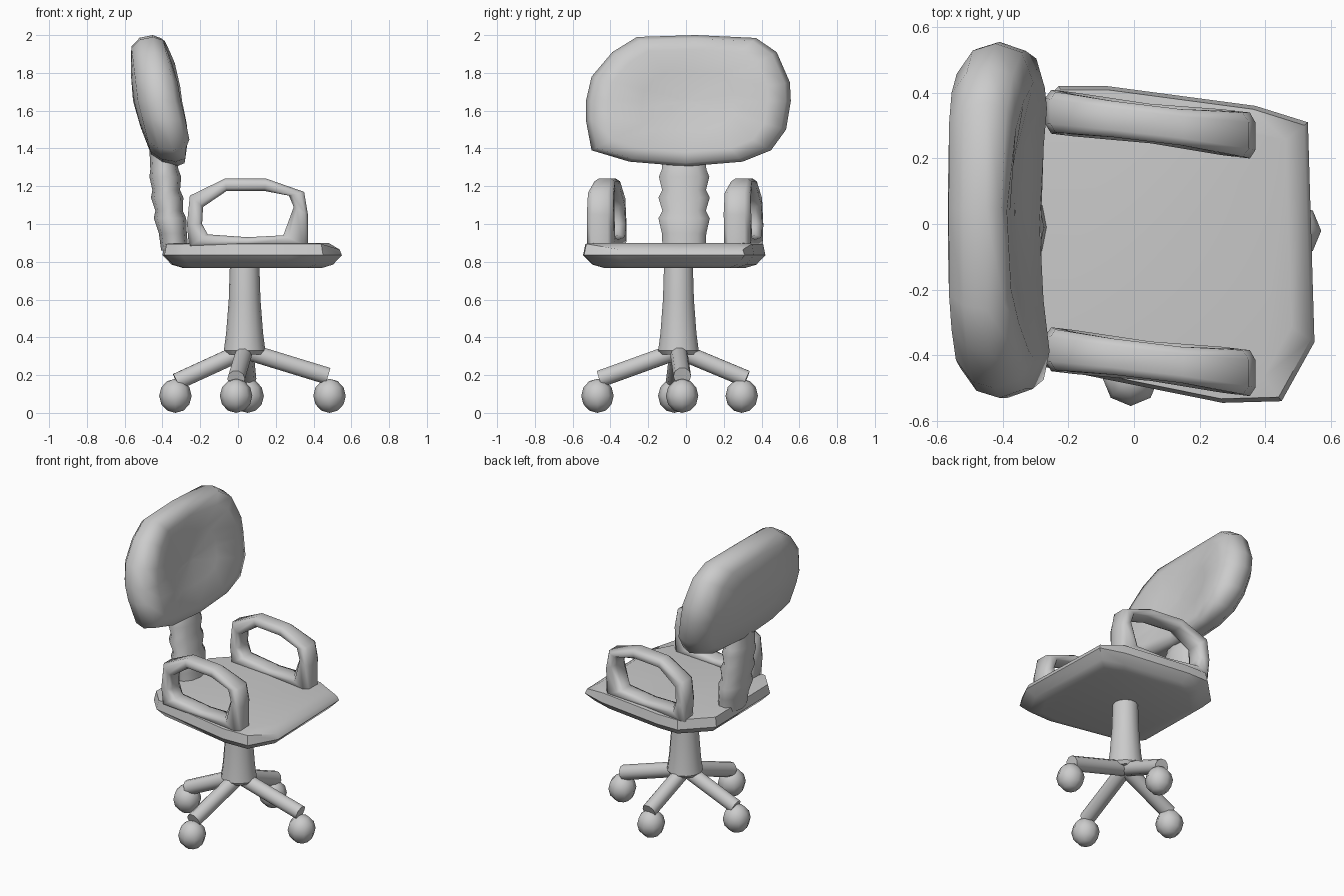
import bpy, bmesh, math
from mathutils import Vector

if "Cube" in bpy.data.objects:
    bpy.data.objects.remove(bpy.data.objects["Cube"])


def finish(name, bm, angle=40):
    bmesh.ops.recalc_face_normals(bm, faces=bm.faces)
    me = bpy.data.meshes.new(name)
    bm.to_mesh(me)
    bm.free()
    me.shade_smooth()
    me.set_sharp_from_angle(angle=math.radians(angle))
    ob = bpy.data.objects.new(name, me)
    bpy.context.collection.objects.link(ob)
    return ob


def loft(name, rings, loop=False, angle=40):
    """Skin a list of equal-length rings; cap the ends unless looped."""
    bm = bmesh.new()
    vs = [[bm.verts.new(p) for p in r] for r in rings]
    n = len(vs[0])
    pairs = list(zip(vs, vs[1:])) + ([(vs[-1], vs[0])] if loop else [])
    for a, b in pairs:
        for i in range(n):
            j = (i + 1) % n
            bm.faces.new((a[i], a[j], b[j], b[i]))
    if not loop:
        bm.faces.new(vs[0])
        bm.faces.new(vs[-1])
    return finish(name, bm, angle)


def ellipse(cx, cy, z, rx, ry, n):
    return [(cx + rx * math.cos(2 * math.pi * i / n),
             cy + ry * math.sin(2 * math.pi * i / n), z) for i in range(n)]


# Seat: skewed outline with bevelled rim and a drooping front edge
seat = [(-.23, .42), (-.08, .42), (.37, .36), (.53, .31), (.55, -.36), (.45, -.54),
        (.27, -.545), (-.30, -.43), (-.39, -.33), (-.40, .25)]


def seat_ring(s, z, droop=0):
    c = Vector((.08, -.05))
    return [(c.x + (x - c.x) * s, c.y + (y - c.y) * s,
             z - (droop if x > .5 else 0)) for x, y in seat]


loft("seat", [seat_ring(.78, .768), seat_ring(.9, .785), seat_ring(1, .835),
              seat_ring(.975, .895, .03), seat_ring(.85, .90)], angle=40)

# Backrest: padded oval, leaning back, hollowed at the front
oval = [(-.26, 1.99), (.05, 2.0), (.37, 1.985), (.48, 1.91), (.55, 1.75), (.555, 1.65),
        (.53, 1.50), (.45, 1.39), (.30, 1.33), (0, 1.305), (-.30, 1.33), (-.50, 1.39),
        (-.53, 1.55), (-.53, 1.65), (-.50, 1.78), (-.39, 1.91)]


def back_ring(s, off, hollow=0):
    ring = []
    for y, z in oval:
        y, z = .01 + (y - .01) * s, 1.65 + (z - 1.65) * s
        slope = .12 if z > 1.65 else .25
        ring.append((-.41 - slope * (z - 1.65) + off + hollow * (y / .4) ** 2, y, z))
    return ring


loft("backrest", [back_ring(.05, .05, .05), back_ring(.45, .05, .05), back_ring(.78, .055, .05),
                  back_ring(.95, .045, .02), back_ring(1, 0), back_ring(.96, -.07),
                  back_ring(.83, -.12), back_ring(.4, -.14), back_ring(.05, -.145)], angle=180)

# Ribbed back support
ribs = [(.86, -.335, .92), (.95, -.345, .95), (1.03, -.36, 1.1), (1.07, -.365, .93),
        (1.14, -.375, 1.1), (1.18, -.38, .94), (1.25, -.385, 1.08), (1.29, -.39, .95),
        (1.42, -.40, .9)]
loft("back_support", [ellipse(x, -.01, z, .078 * s, .13 * s, 10) for z, x, s in ribs], angle=75)

# Central column
loft("column", [ellipse(.035, -.04, z, r, r, 14) for z, r in
                [(.31, .095), (.33, .11), (.42, .098), (.60, .084), (.76, .079), (.79, .075)]])

# Four legs with caster balls
hub = Vector((.035, -.04, .33))
spots = [(.475, -.02, .195), (-.01, -.455, .18), (.05, .32, .18), (-.325, -.06, .165)]
for i, (x, y, z) in enumerate(spots, 1):
    end = Vector((x, y, z))
    q = (end - hub).to_track_quat('Z', 'Y')
    circle = [q @ Vector(p) for p in ellipse(0, 0, 0, .047, .047, 10)]
    loft(f"leg_{i}", [[hub + p for p in circle], [end + p for p in circle]])
    bm = bmesh.new()
    bmesh.ops.create_uvsphere(bm, u_segments=8, v_segments=6, radius=.086)
    low = min(v.co.z for v in bm.verts)
    bmesh.ops.translate(bm, verts=bm.verts, vec=(x * 1.02, y * 1.03 if y < 0 else .295, -low))
    bmesh.ops.scale(bm, verts=bm.verts, vec=(1, 1, 1.05))
    finish(f"caster_{i}", bm, 60)

# Armrests: closed loops given by outer x,z / inner x,z / half width
arm = [(-.26, .88, -.16, .945, .067), (-.27, 1.0, -.19, 1.0, .067), (-.255, 1.15, -.185, 1.09, .062),
       (-.07, 1.24, -.06, 1.175, .055), (.15, 1.24, .14, 1.175, .055), (.35, 1.17, .27, 1.15, .067),
       (.37, 1.05, .295, 1.09, .07), (.37, .88, .24, .94, .07), (.05, .88, .05, .93, .06)]
section = [(1, .6), (.55, 1), (-.55, 1), (-1, .55), (-1, -.55), (-.55, -1), (.55, -1), (1, -.6)]
for name, y0 in (("left_armrest", .312), ("right_armrest", -.412)):
    rings = []
    for ox, oz, ix, iz, w in arm:
        m, h = Vector((ox + ix, oz + iz)) / 2, Vector((ox - ix, oz - iz)) / 2
        ring = []
        for a, b in section:
            p = m + h * a
            ring.append((p.x, y0 - .12 * p.x + w * b, p.y))
        rings.append(ring)
    loft(name, rings, loop=True, angle=70)
